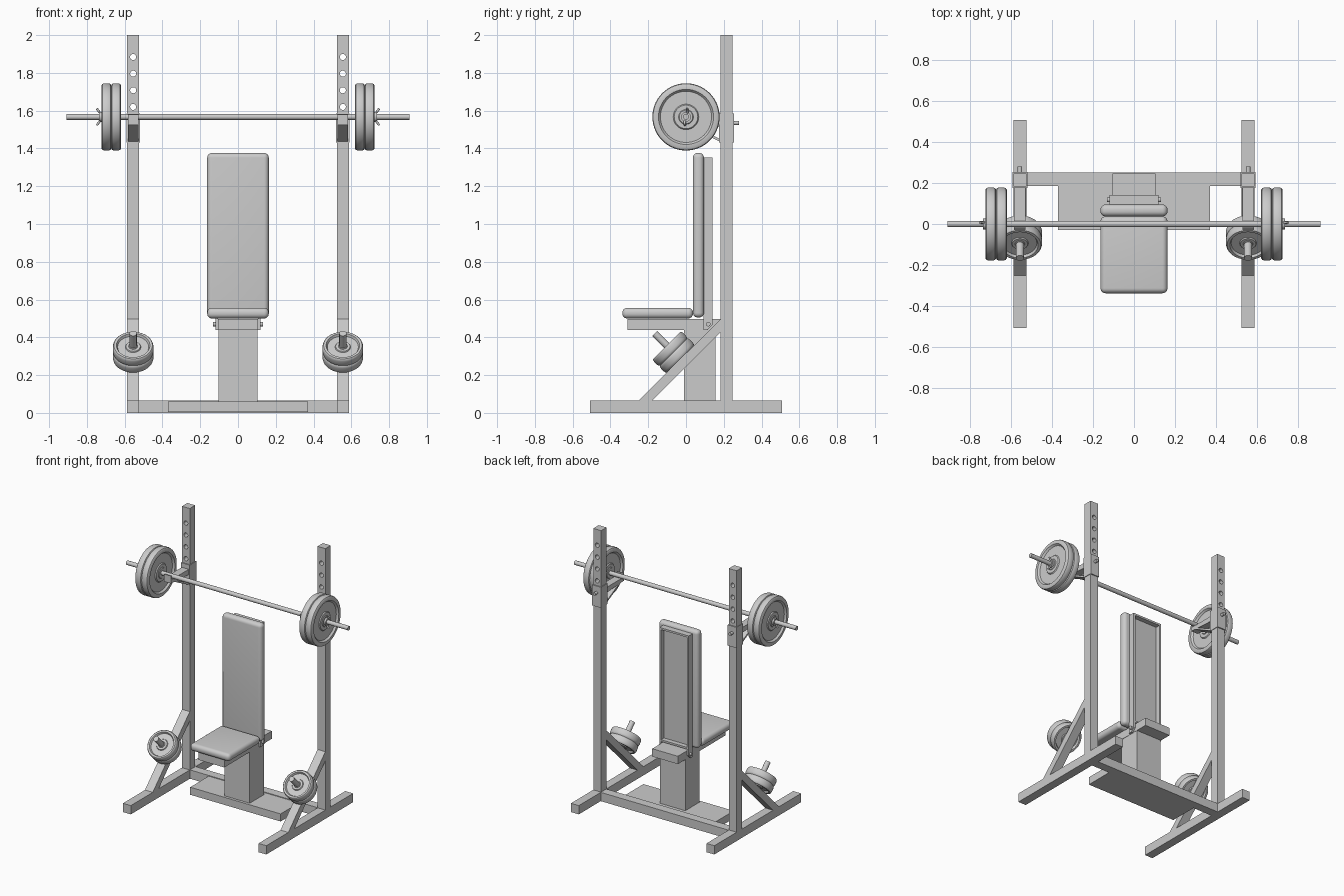
import bpy, bmesh
from math import pi
from mathutils import Vector, Matrix

if "Cube" in bpy.data.objects:
    bpy.data.objects.remove(bpy.data.objects["Cube"])


def finish(name, bm, smooth=False):
    bmesh.ops.recalc_face_normals(bm, faces=bm.faces)
    me = bpy.data.meshes.new(name)
    bm.to_mesh(me)
    bm.free()
    ob = bpy.data.objects.new(name, me)
    bpy.context.collection.objects.link(ob)
    bpy.ops.object.select_all(action='DESELECT')
    bpy.context.view_layer.objects.active = ob
    ob.select_set(True)
    if smooth:
        bpy.ops.object.shade_smooth_by_angle(angle=0.6)
    return ob


def box(name, x, y, z, bevel=0.0):
    """Box from (min, max) ranges, optionally rounded."""
    bm = bmesh.new()
    size = Vector((x[1] - x[0], y[1] - y[0], z[1] - z[0]))
    mid = Vector((sum(x), sum(y), sum(z))) / 2
    bmesh.ops.create_cube(bm, size=1, matrix=Matrix.Translation(mid) @ Matrix.Diagonal(size.to_4d()))
    if bevel:
        bmesh.ops.bevel(bm, geom=bm.edges[:], offset=bevel, segments=6, profile=0.5, affect='EDGES')
    return finish(name, bm, bevel > 0)


def rod(name, a, b, r, segs=24):
    a, b = Vector(a), Vector(b)
    bm = bmesh.new()
    bmesh.ops.create_cone(bm, cap_ends=True, segments=segs, radius1=r, radius2=r, depth=(b - a).length,
                          matrix=Matrix.Translation((a + b) / 2) @ (b - a).to_track_quat('Z', 'Y').to_matrix().to_4x4())
    return finish(name, bm, True)


def prism(name, pts, x0, x1):
    """Side profile of (y, z) points extruded along x."""
    bm = bmesh.new()
    f = bm.faces.new([bm.verts.new((x0, y, z)) for y, z in pts])
    ext = bmesh.ops.extrude_face_region(bm, geom=[f])['geom']
    bmesh.ops.translate(bm, vec=(x1 - x0, 0, 0), verts=[v for v in ext if isinstance(v, bmesh.types.BMVert)])
    return finish(name, bm)


def weight(name, centre, axis, R, t, bore):
    """Lathe-turned disc with rounded rim, recessed web and raised hub."""
    h = t / 2
    half = [(bore, h * 0.9), (R * 0.2, h * 0.9), (R * 0.22, h * 0.75), (R * 0.35, h * 0.75), (R * 0.38, h * 0.5),
            (R * 0.76, h * 0.5), (R * 0.82, h), (R * 0.94, h), (R * 0.98, h * 0.82), (R, h * 0.45)]
    prof = half + [(r, -a) for r, a in reversed(half)]
    bm = bmesh.new()
    vs = [bm.verts.new((r, 0, a)) for r, a in prof]
    edges = [bm.edges.new((vs[i], vs[(i + 1) % len(vs)])) for i in range(len(vs))]
    bmesh.ops.spin(bm, geom=vs + edges, cent=(0, 0, 0), axis=(0, 0, 1), angle=2 * pi, steps=56)
    bmesh.ops.remove_doubles(bm, verts=bm.verts[:], dist=1e-5)
    bm.transform(Matrix.Translation(centre) @ Vector(axis).to_track_quat('Z', 'Y').to_matrix().to_4x4())
    return finish(name, bm, True)


# Base: cross beam and bench base plate
box("cross_beam", (-0.525, 0.525), (0.185, 0.25), (0, 0.065))
box("bench_base", (-0.37, 0.37), (-0.03, 0.185), (0.004, 0.06))

# Bench: column, seat support, pads
box("bench_column", (-0.103, 0.103), (-0.01, 0.155), (0.06, 0.44))
box("seat_support", (-0.105, 0.105), (-0.31, 0.245), (0.44, 0.498))
box("seat_pad", (-0.163, 0.163), (-0.337, 0.037), (0.5, 0.556), 0.025)
box("back_pad", (-0.163, 0.163), (0.037, 0.095), (0.505, 1.376), 0.025)

# Backrest tray frame: panel, side rails, end rails, hinge bolt
box("back_panel", (-0.118, 0.118), (0.093, 0.105), (0.51, 1.35))
for s in (-1, 1):
    prism("back_rail", [(0.093, 0.44), (0.115, 0.44), (0.14, 0.465), (0.14, 1.352), (0.093, 1.352)],
          s * 0.106, s * 0.12)
for z in (0.51, 1.338):
    box("back_end_rail", (-0.107, 0.107), (0.093, 0.14), (z, z + 0.014))
rod("hinge_bolt", (-0.132, 0.118, 0.47), (0.132, 0.118, 0.47), 0.012)

# Barbell bar
BZ = 1.567
rod("barbell_bar", (-0.908, 0, BZ), (0.908, 0, BZ), 0.0155)

for s in (-1, 1):
    side = "right" if s > 0 else "left"
    cx = s * 0.555
    # Foot and upright with drilled adjustment holes
    box(side + "_foot", (cx - 0.032, cx + 0.032), (-0.507, 0.507), (0, 0.065))
    up = box(side + "_upright", (cx - 0.032, cx + 0.032), (0.183, 0.246), (0.06, 2.0))
    for z in (1.62, 1.708, 1.796, 1.884):
        cut = rod("hole_cutter", (cx, 0.1, z), (cx, 0.35, z), 0.016)
        cut.hide_render = True
        mod = up.modifiers.new("hole", 'BOOLEAN')
        mod.object, mod.operation, mod.solver = cut, 'DIFFERENCE', 'EXACT'
        bpy.context.view_layer.objects.active = up
        bpy.ops.object.modifier_apply(modifier=mod.name)
        bpy.data.objects.remove(cut)

    # Diagonal brace with storage peg and two small discs
    prism(side + "_brace", [(-0.25, 0.065), (-0.18, 0.065), (0.183, 0.428), (0.183, 0.497)], cx - 0.032, cx + 0.032)
    base, d = Vector((cx, -0.03, 0.285)), Vector((0, -1, 1)).normalized()
    rod(side + "_storage_peg", base - d * 0.02, base + d * 0.192, 0.019)
    for k in (0.026, 0.077):
        weight(side + "_stored_disc", base + d * k, d, 0.108, 0.051, 0.018)

    # Bar hook: sleeve, forward arm with cradle lip, sloping brace, locking pin
    box(side + "_hook_sleeve", (cx - 0.036, cx + 0.036), (0.176, 0.254), (1.432, 1.585))
    prism(side + "_hook_arm", [(0.18, 1.552), (-0.02, 1.552), (-0.024, 1.58), (-0.03, 1.58), (-0.03, 1.525),
                               (0.18, 1.512)], cx - 0.028, cx + 0.028)
    prism(side + "_hook_brace", [(0.18, 1.435), (0.18, 1.45), (0.02, 1.53), (-0.005, 1.53)], cx - 0.028, cx + 0.028)
    rod(side + "_hook_pin", (cx, 0.15, 1.535), (cx, 0.28, 1.535), 0.011)

    # Barbell discs
    for x in (0.645, 0.697):
        weight(side + "_bar_disc", (s * x, 0, BZ), (s, 0, 0), 0.178, 0.052, 0.015)

    # Spring collar with two splayed wings
    rod(side + "_collar", (s * 0.715, 0, BZ), (s * 0.735, 0, BZ), 0.026)
    for w in (-1, 1):
        rod(side + "_collar_wing", (s * 0.728, w * 0.008, BZ + w * 0.018), (s * 0.748, w * 0.006, BZ + w * 0.044), 0.006, 12)
